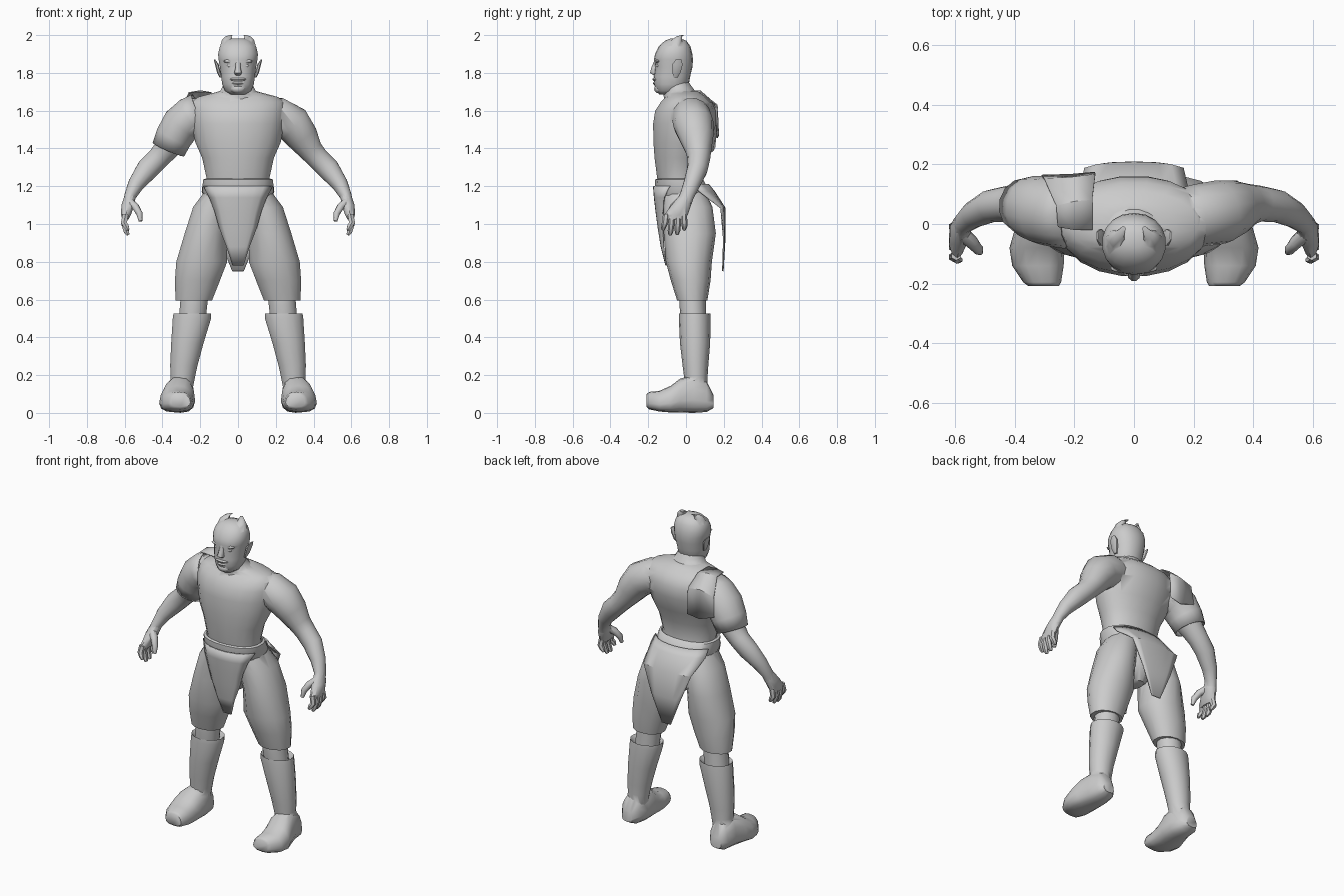
import bpy, bmesh, math
from mathutils import Vector

grey = bpy.data.materials.new("plain_grey")
grey.diffuse_color = (0.6, 0.6, 0.6, 1)


def smooth(ob, angle):
    bpy.ops.object.select_all(action='DESELECT')
    ob.select_set(True)
    bpy.context.view_layer.objects.active = ob
    bpy.ops.object.shade_smooth_by_angle(angle=math.radians(angle))


def finish(name, bm, angle=50, thickness=0):
    """Turn a bmesh into a smooth-shaded object."""
    bmesh.ops.recalc_face_normals(bm, faces=bm.faces)
    me = bpy.data.meshes.new(name)
    bm.to_mesh(me)
    bm.free()
    me.materials.append(grey)
    ob = bpy.data.objects.new(name, me)
    bpy.context.collection.objects.link(ob)
    smooth(ob, angle)
    if thickness:
        mod = ob.modifiers.new("thickness", 'SOLIDIFY')
        mod.thickness = thickness
        mod.offset = 0
    return ob


def fuse(name, parts):
    """Union closed parts into one skin without hidden inner walls."""
    base = parts[0]
    for p in parts[1:]:
        mod = base.modifiers.new("union", 'BOOLEAN')
        mod.operation, mod.solver, mod.object = 'UNION', 'EXACT', p
        bpy.context.view_layer.objects.active = base
        bpy.ops.object.modifier_apply(modifier=mod.name)
        bpy.data.objects.remove(p)
    base.name = name
    smooth(base, 60)


def loft(name, rings, axis=None, sides=14, power=2.0, side=1, caps=True, thickness=0, taper=0):
    """Skin rings (x, y, z, ru, rv). Ring plane is normal to axis, or to the path."""
    bm = bmesh.new()
    pts = [Vector(r[:3]) for r in rings]
    loops = []
    for i, r in enumerate(rings):
        t = Vector(axis) if axis else \
            (pts[min(i + 1, len(pts) - 1)] - pts[max(i - 1, 0)]).normalized()
        ref = Vector((0, 1, 0)) if abs(t.y) < 0.9 else Vector((0, 0, 1))
        v = (ref - t * ref.dot(t)).normalized()
        u = v.cross(t)
        loop = []
        for k in range(sides):
            a = 2 * math.pi * (k + 0.5) / sides
            c, s = math.cos(a), math.sin(a)
            c = math.copysign(abs(c) ** (2 / power), c)
            s = math.copysign(abs(s) ** (2 / power), s)
            p = pts[i] + u * (c * r[3] * (1 - taper * s)) + v * (s * r[4])
            loop.append(bm.verts.new((p.x * side, p.y, p.z)))
        loops.append(loop)
    for a, b in zip(loops, loops[1:]):
        for k in range(sides):
            j = (k + 1) % sides
            bm.faces.new((a[k], a[j], b[j], b[k]))
    if caps:
        bm.faces.new(loops[0])
        bm.faces.new(loops[-1])
    return finish(name, bm, thickness=thickness)


def stack(name, rows, **kw):
    """Horizontal sections (z, half width, y front, y back) centred on x = 0."""
    return loft(name, [(0, (f + b) / 2, z, w, (b - f) / 2) for z, w, f, b in rows],
                axis=(0, 0, 1), **kw)


def cloth(name, rows, cols=8):
    """Hanging cloth: rows of (z, half width, y middle, y wrap at the edges)."""
    bm = bmesh.new()
    ts = [2 * k / cols - 1 for k in range(cols + 1)]
    grid = [[bm.verts.new((w * t, y + wrap * (1 - math.sqrt(1 - 0.94 * t * t)) / 0.755, z))
             for t in ts] for z, w, y, wrap in rows]
    for a, b in zip(grid, grid[1:]):
        for k in range(cols):
            bm.faces.new((a[k], a[k + 1], b[k + 1], b[k]))
    return finish(name, bm, 35, 0.008)


def blob(name, centre, size):
    bm = bmesh.new()
    bmesh.ops.create_uvsphere(bm, u_segments=10, v_segments=6, radius=1)
    for v in bm.verts:
        v.co = Vector([c + a * b for c, a, b in zip(centre, v.co, size)])
    return finish(name, bm)


# Trunk, with shoulders sloping up into the neck
body = [stack("torso", [
    (1.16, .165, -.14, .09), (1.25, .17, -.155, .075), (1.35, .192, -.168, .095),
    (1.43, .228, -.174, .125), (1.53, .248, -.176, .162), (1.60, .255, -.165, .16),
    (1.645, .25, -.135, .14), (1.672, .215, -.11, .11), (1.692, .14, -.10, .08),
    (1.705, .09, -.10, .06)], sides=20, power=2.1)]
body.append(stack("pelvis", [(1.18, .163, -.138, .10), (1.08, .165, -.12, .13),
                             (.98, .11, -.09, .12), (.91, .04, -.05, .07)]))
body.append(stack("neck", [(1.64, .15, -.118, .09), (1.685, .105, -.12, .065),
                           (1.73, .083, -.115, .03), (1.76, .07, -.10, .01)], sides=16))
stack("belt", [(1.24, .174, -.152, .08), (1.235, .188, -.165, .092), (1.17, .19, -.165, .13),
               (1.13, .17, -.15, .13)], sides=20, power=2.3, caps=False)
cloth("front_cloth", [(1.20, .18, -.171, .085), (1.14, .15, -.166, .05), (1.07, .123, -.158, .035),
                      (.98, .098, -.146, .025), (.88, .06, -.13, .01), (.78, .028, -.105, 0)])
cloth("back_cloth", [(1.21, .185, .118, -.08), (1.17, .19, .15, -.075), (1.085, .165, .205, -.02),
                     (.92, .10, .205, -.005), (.75, .03, .195, 0)])

# Head with face, ears and tufts
head = [stack("skull", [
    (1.685, .04, -.14, -.05), (1.705, .07, -.158, -.01), (1.74, .085, -.168, .015),
    (1.78, .09, -.171, .022), (1.83, .097, -.164, .034), (1.87, .104, -.17, .037),
    (1.90, .107, -.164, .034), (1.94, .097, -.145, .024), (1.97, .07, -.112, .002),
    (1.983, .03, -.08, -.03)], sides=18, power=2.2)]
head.append(loft("nose", [(0, -.155, 1.865, .012, .014), (0, -.168, 1.825, .015, .018),
                          (0, -.172, 1.80, .022, .02), (0, -.16, 1.787, .015, .012)],
                 axis=(0, 0, 1), sides=8))
head.append(blob("upper_lip", (0, -.158, 1.766), (.045, .02, .011)))
head.append(blob("lower_lip", (0, -.155, 1.745), (.036, .02, .011)))
head.append(blob("chin", (0, -.143, 1.715), (.04, .026, .024)))
for s in (1, -1):
    head.append(blob("brow", (.043 * s, -.149, 1.862), (.036, .014, .01)))
    head.append(blob("eye", (.043 * s, -.149, 1.838), (.016, .009, .008)))
    head.append(loft("ear", [(.09, -.055, 1.775, .008, .012), (.102, -.05, 1.805, .011, .024),
                             (.112, -.045, 1.845, .011, .03), (.124, -.04, 1.87, .004, .016)],
                     axis=(0, 0, 1), sides=8, side=s))
    head.append(loft("tuft", [(.065, -.06, 1.935, .034, .045), (.058, -.048, 1.975, .029, .03),
                              (.05, -.036, 1.993, .018, .016), (.036, -.016, 2.0, .008, .008)],
                     axis=(0, 0, 1), sides=8, side=s))
fuse("head", head)

for s, tag in ((1, "left"), (-1, "right")):
    # Arm and hand
    body.append(loft("arm", [
        (.12, .02, 1.58, .09, .09), (.21, .028, 1.568, .104, .105),
        (.29, .04, 1.528, .102, .108), (.34, .055, 1.46, .088, .092),
        (.385, .065, 1.39, .066, .07), (.425, .068, 1.345, .06, .06),
        (.48, .06, 1.29, .06, .055), (.54, .03, 1.21, .044, .045),
        (.57, .005, 1.15, .032, .038), (.578, -.008, 1.12, .03, .04)], side=s))
    body.append(loft("palm", [
        (.572, .0, 1.15, .03, .036), (.583, -.025, 1.10, .036, .052),
        (.593, -.052, 1.05, .028, .062), (.596, -.06, 1.025, .018, .056)],
        axis=(0, 0, 1), sides=10, side=s))
    for i in range(4):
        y = -.105 + .031 * i
        tip = (.968, .942, .945, .968)[i]
        body.append(loft("finger", [
            (.596, y, 1.05, .018, .017), (.604, y - .006 + .003 * i, 1.005, .018, .017),
            (.592, y - .014 + .006 * i, tip + .02, .016, .015),
            (.582, y - .016 + .006 * i, tip, .009, .009)], sides=6, side=s))
    body.append(loft("thumb", [
        (.572, -.035, 1.115, .022, .026), (.542, -.062, 1.09, .021, .023),
        (.522, -.085, 1.055, .018, .019), (.516, -.095, 1.015, .01, .01)], sides=8, side=s))
    # Leg
    body.append(loft("thigh", [
        (.09, -.01, 1.19, .075, .105), (.135, .01, 1.09, .105, .13),
        (.172, .02, .95, .113, .138), (.192, .015, .80, .138, .122),
        (.215, .025, .70, .122, .105), (.234, .033, .595, .099, .08)],
        axis=(0, 0, 1), side=s, power=2.1))
    body.append(loft("knee", [(.23, .035, .62, .075, .07), (.235, .035, .57, .074, .07),
                              (.243, .04, .49, .073, .066)], axis=(0, 0, 1), side=s))
    # Boot: shaft with a raised open rim, and a foot from heel to toe
    shaft = loft("boot_shaft", [
        (.245, .045, .485, .07, .06), (.242, .046, .51, .086, .07),
        (.242, .046, .527, .102, .083), (.244, .046, .50, .104, .084),
        (.268, .048, .37, .088, .08), (.287, .05, .25, .074, .068),
        (.292, .052, .19, .066, .062), (.30, .055, .12, .06, .058)], axis=(0, 0, 1), side=s)
    foot = loft("foot", [
        (.31, .145, .06, .036, .035), (.308, .11, .085, .062, .08),
        (.305, .04, .10, .074, .10), (.315, -.03, .092, .086, .09),
        (.325, -.08, .073, .09, .071), (.322, -.14, .062, .084, .055),
        (.308, -.195, .065, .062, .046), (.303, -.208, .065, .05, .034)],
        axis=(0, 1, 0), power=2.6, side=s, taper=.15)
    fuse(tag + "_boot", [shaft, foot])
fuse("body", body)

# Armoured sleeve and shoulder plate on one side only
loft("shoulder_sleeve", [(.20, .03, 1.588, .107, .112), (.25, .036, 1.565, .107, .113),
                         (.30, .045, 1.525, .104, .113), (.34, .055, 1.46, .097, .104),
                         (.368, .062, 1.395, .09, .09)],
     side=-1, caps=False, thickness=.006)
bm = bmesh.new()
plate = [[bm.verts.new(p) for p in row] for row in (
    ((-.14, -.02, 1.695), (-.20, -.02, 1.70), (-.255, -.01, 1.695)),
    ((-.14, .08, 1.695), (-.20, .075, 1.705), (-.26, .06, 1.695)),
    ((-.13, .165, 1.63), (-.21, .155, 1.635), (-.30, .15, 1.61)),
    ((-.13, .172, 1.47), (-.21, .165, 1.455), (-.31, .162, 1.49)))]
for a, b in zip(plate, plate[1:]):
    for k in range(2):
        bm.faces.new((a[k], a[k + 1], b[k + 1], b[k]))
finish("shoulder_plate", bm, 35, 0.006)
